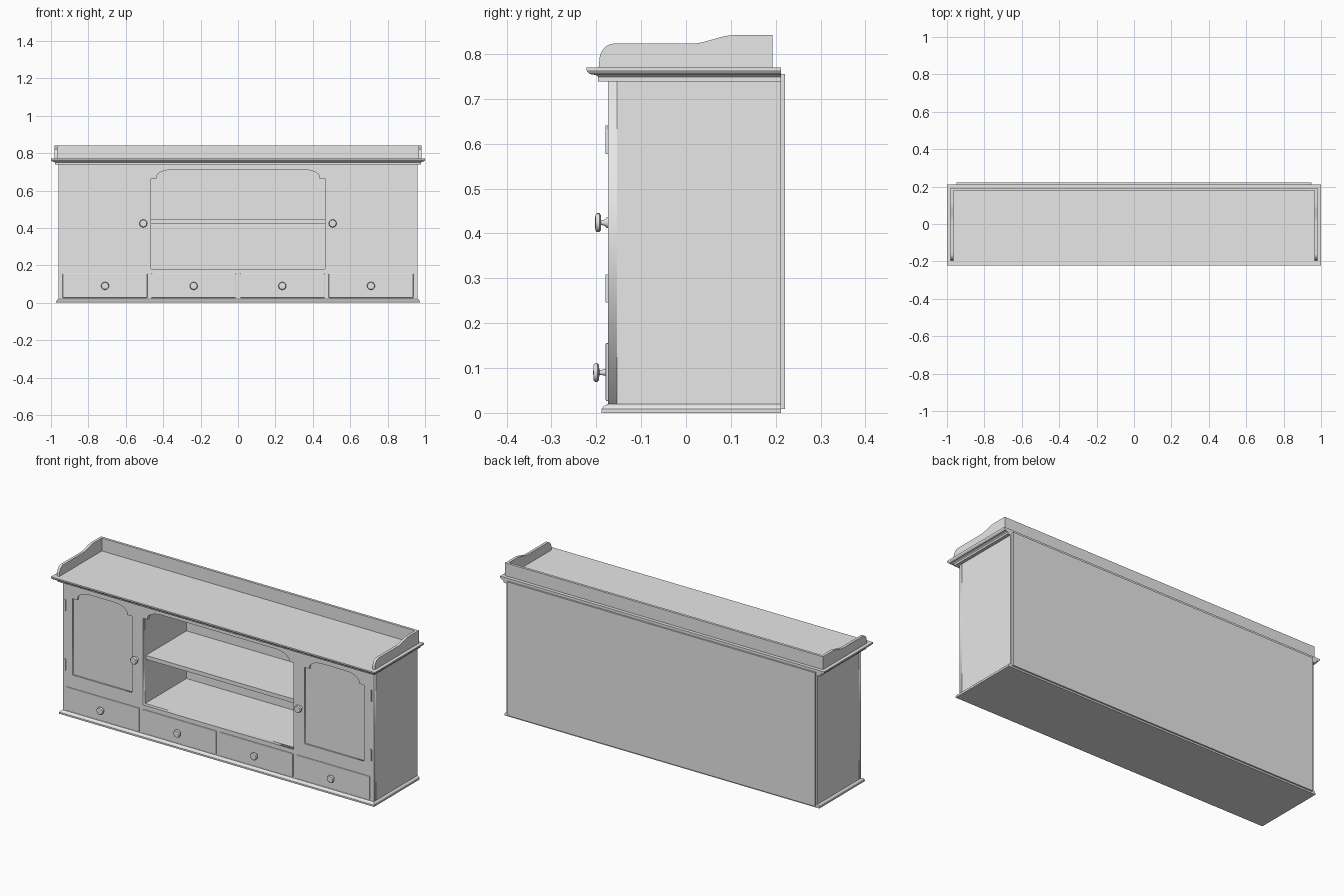
import bpy, bmesh, math
from mathutils import Matrix

if "Cube" in bpy.data.objects:
    bpy.data.objects.remove(bpy.data.objects["Cube"])

grey = bpy.data.materials.new("plain grey")
grey.diffuse_color = (0.8, 0.8, 0.8, 1)
grey.use_nodes = True
grey.node_tree.nodes["Principled BSDF"].inputs["Base Color"].default_value = grey.diffuse_color

HALF, FRONT, BACK = 0.96, -0.174, 0.212   # carcass half width, front and back


def finish(name, bm, smooth=False):
    bmesh.ops.recalc_face_normals(bm, faces=bm.faces)
    me = bpy.data.meshes.new(name)
    bm.to_mesh(me)
    bm.free()
    ob = bpy.data.objects.new(name, me)
    bpy.context.collection.objects.link(ob)
    me.materials.append(grey)
    if smooth:
        bpy.ops.object.select_all(action='DESELECT')
        ob.select_set(True)
        bpy.context.view_layer.objects.active = ob
        bpy.ops.object.shade_smooth_by_angle(angle=math.radians(40))
    return ob


def box(name, x0, x1, y0, y1, z0, z1, bevel=0):
    bm = bmesh.new()
    bmesh.ops.create_cube(bm, size=1)
    for v in bm.verts:
        v.co = (x1 if v.co.x > 0 else x0, y1 if v.co.y > 0 else y0, z1 if v.co.z > 0 else z0)
    ob = finish(name, bm)
    if bevel:
        m = ob.modifiers.new("bevel", 'BEVEL')
        m.width, m.segments = bevel, 2
    return ob


def moulding(name, levels):
    """Mitred moulding on front and sides, flush at the back; levels are (z, overhang)."""
    bm = bmesh.new()
    rings = []
    for z, o in levels:
        x, y = HALF + o, FRONT - o * 1.2
        rings.append([bm.verts.new(p) for p in ((-x, y, z), (x, y, z), (x, BACK, z), (-x, BACK, z))])
    for a, b in zip(rings, rings[1:]):
        for i in range(4):
            j = (i + 1) % 4
            bm.faces.new((a[i], a[j], b[j], b[i]))
    bm.faces.new(rings[0])
    bm.faces.new(rings[-1])
    return finish(name, bm)


def arch(x0, x1, z0, zs, zt, s, w):
    """Opening outline with small shoulders and an arched head."""
    right = [(x1, z0), (x1, zs), (x1 - s, zs), (x1 - s, zs + 0.008)]
    for i in range(1, 9):
        t = math.pi / 2 * i / 8
        right.append((x1 - s - w * (1 - math.cos(t)), zs + 0.008 + (zt - zs - 0.008) * math.sin(t)))
    return right + [(x0 + x1 - x, z) for x, z in reversed(right)]


def knob(name, x, z, tip):
    """Turned mushroom knob; tip is the y of its outer face."""
    base = FRONT + 0.002
    d = base - tip
    prof = [(0.013, 0), (0.012, 0.004), (0.007, 0.009), (0.005, d - 0.014), (0.017, d - 0.013),
            (0.021, d - 0.010), (0.021, d - 0.005), (0.018, d - 0.001), (0, d)]
    bm = bmesh.new()
    vs = [bm.verts.new((r, 0, h)) for r, h in prof]
    es = [bm.edges.new(p) for p in zip(vs, vs[1:])]
    bmesh.ops.spin(bm, geom=vs + es, cent=(0, 0, 0), axis=(0, 0, 1), angle=2 * math.pi, steps=24)
    bmesh.ops.remove_doubles(bm, verts=bm.verts, dist=1e-5)
    bm.transform(Matrix.Translation((x, base, z)) @ Matrix.Rotation(math.pi / 2, 4, 'X'))
    finish(name, bm, True)


# Face frame: one board with the two door recesses and the central opening cut out
cu = bpy.data.curves.new("face_frame", 'CURVE')
cu.dimensions, cu.fill_mode, cu.extrude = '2D', 'BOTH', 0.01
outlines = [[(-HALF, 0.015), (HALF, 0.015), (HALF, 0.742), (-HALF, 0.742)],
            arch(-0.465, 0.465, 0.18, 0.663, 0.711, 0.028, 0.09)]
outlines += [arch(c - 0.183, c + 0.183, 0.23, 0.656, 0.704, 0.03, 0.08) for c in (-0.716, 0.716)]
for pts in outlines:
    sp = cu.splines.new('POLY')
    sp.points.add(len(pts) - 1)
    for p, (x, z) in zip(sp.points, pts):
        p.co = (x, z, 0, 1)
    sp.use_cyclic_u = True
frame = bpy.data.objects.new("face_frame", cu)
bpy.context.collection.objects.link(frame)
frame.location = (0, FRONT + 0.01, 0)
frame.rotation_euler = (math.pi / 2, 0, 0)
frame.select_set(True)
bpy.context.view_layer.objects.active = frame
bpy.ops.object.convert(target='MESH')
frame.data.materials.clear()
frame.data.materials.append(grey)

# Parts mirrored left and right
for s, side in ((-1, "left"), (1, "right")):
    def pair(name, a, b, *rest, **kw):
        box(side + "_" + name, min(s * a, s * b), max(s * a, s * b), *rest, **kw)
    pair("side_panel", HALF - 0.02, HALF, FRONT + 0.02, BACK, 0.015, 0.742)
    pair("divider", 0.465, 0.485, FRONT + 0.02, BACK, 0.16, 0.735)
    pair("door_panel", 0.525, 0.907, FRONT + 0.008, FRONT + 0.019, 0.22, 0.712)
    for z, pos in ((0.246, "lower"), (0.577, "upper")):
        pair(pos + "_hinge", 0.940, 0.948, FRONT - 0.005, FRONT + 0.002, z, z + 0.063)
    knob(side + "_door_knob", s * 0.506, 0.424, -0.203)
    for n, c in (("inner", 0.237), ("outer", 0.711)):
        pair(n + "_drawer_front", c - 0.226, c + 0.226, FRONT - 0.005, FRONT + 0.004,
             0.026, 0.156, bevel=0.003)
        knob(side + "_" + n + "_drawer_knob", s * c, 0.09, -0.207)

    # Shaped gallery side: rounded front, then a wave up to the back
    prof = [(0.193, 0.768), (-0.195, 0.768), (-0.193, 0.785)]
    for i in range(1, 9):
        t = math.pi / 2 * i / 8
        prof.append((-0.193 + 0.033 * (1 - math.cos(t)), 0.785 + 0.038 * math.sin(t)))
    for i in range(11):
        t = i / 10
        prof.append((0.01 + 0.1 * t, 0.823 + 0.0095 * (1 - math.cos(math.pi * t))))
    prof.append((0.193, 0.842))
    bm = bmesh.new()
    f = bm.faces.new([bm.verts.new((s * 0.966, y, z)) for y, z in prof])
    ext = bmesh.ops.extrude_face_region(bm, geom=[f])
    bmesh.ops.translate(bm, vec=(s * 0.015, 0, 0),
                        verts=[g for g in ext['geom'] if isinstance(g, bmesh.types.BMVert)])
    finish(side + "_gallery_side", bm, True)

# Carcass boards
box("compartment_floor", -0.94, 0.94, FRONT + 0.02, BACK, 0.16, 0.18)
box("carcass_top", -0.94, 0.94, FRONT + 0.02, BACK, 0.72, 0.742)
box("middle_shelf", -0.465, 0.465, -0.148, BACK, 0.424, 0.446)
box("back_panel", -0.95, 0.95, BACK - 0.002, 0.221, 0.009, 0.755)
box("gallery_back", -0.967, 0.967, 0.179, 0.193, 0.768, 0.842)

# Base moulding and cornice
moulding("base_moulding", [(0, 0.012), (0.009, 0.012), (0.011, 0.010), (0.015, 0.008),
                           (0.018, 0.004), (0.02, 0.001)])
moulding("cornice", [(0.739, 0.018), (0.749, 0.018), (0.752, 0.021), (0.754, 0.027), (0.755, 0.033),
                     (0.758, 0.036), (0.762, 0.039), (0.764, 0.04), (0.77, 0.04)])
